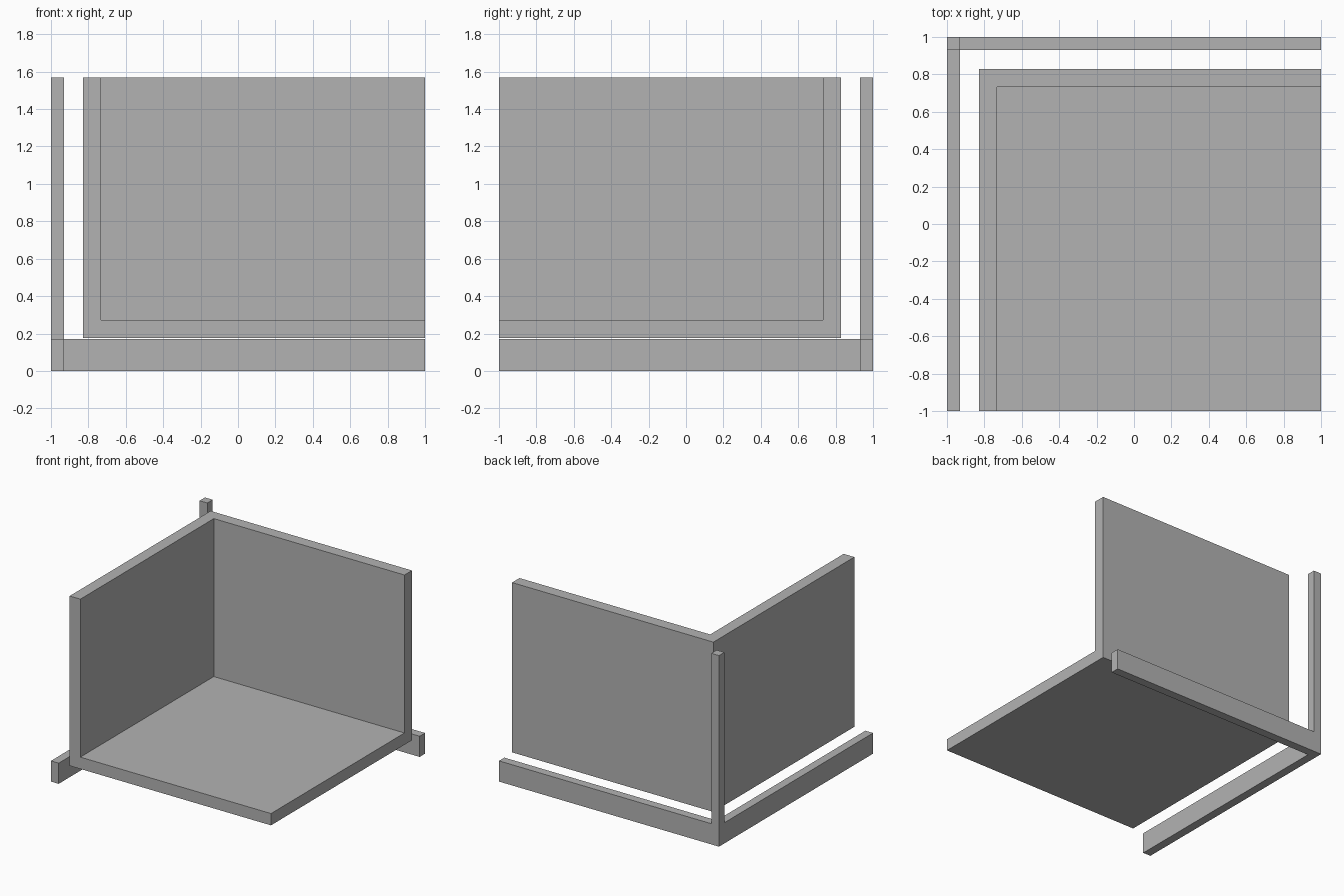
import bpy
import bmesh
from itertools import product
from mathutils import Vector

default = bpy.data.objects.get("Cube")
if default:
    bpy.data.objects.remove(default, do_unlink=True)

# Single plain grey finish
grey = bpy.data.materials.new("plain grey")
grey.use_nodes = True
grey.diffuse_color = (0.45, 0.45, 0.45, 1)
grey.node_tree.nodes["Principled BSDF"].inputs["Base Color"].default_value = grey.diffuse_color

TOP = 1.57


def finish(name, bm):
    bmesh.ops.recalc_face_normals(bm, faces=bm.faces[:])
    mesh = bpy.data.meshes.new(name)
    bm.to_mesh(mesh)
    bm.free()
    mesh.materials.append(grey)
    obj = bpy.data.objects.new(name, mesh)
    bpy.context.collection.objects.link(obj)
    return obj


def corner_shell(name, corner, far, thickness):
    """Three slabs meeting at one corner, open towards the far corner."""
    bm = bmesh.new()
    layers = ({}, {})
    for bits in product((0, 1), repeat=3):
        if all(bits):
            continue
        for depth, layer in enumerate(layers):
            co = Vector()
            for i, bit in enumerate(bits):
                sign = 1 if far[i] > corner[i] else -1
                co[i] = far[i] if bit else corner[i] + depth * sign * thickness
            layer[bits] = bm.verts.new(co)
    # Outer and inner skins, one quad per axis
    for layer in layers:
        for axis in range(3):
            ring = []
            for u, v in ((0, 0), (1, 0), (1, 1), (0, 1)):
                bits = [u, v]
                bits.insert(axis, 0)
                ring.append(layer[tuple(bits)])
            bm.faces.new(ring)
    # Rim joining the two skins
    outer, inner = layers
    for a, b in product(outer, repeat=2):
        if sum(a) == 1 and sum(b) == 2 and sum(p != q for p, q in zip(a, b)) == 1:
            bm.faces.new((outer[a], outer[b], inner[b], inner[a]))
    return finish(name, bm)


def extrude_up(bm, faces, height):
    result = bmesh.ops.extrude_face_region(bm, geom=faces, use_keep_orig=False)
    verts = [g for g in result["geom"] if isinstance(g, bmesh.types.BMVert)]
    bmesh.ops.translate(bm, verts=verts, vec=(0, 0, height))
    return [g for g in result["geom"] if isinstance(g, bmesh.types.BMFace)]


# Floor, back wall and side wall as one open corner
corner_shell("floor_and_walls", (-0.83, 0.83, 0.175), (1, -1, TOP), 0.097)

# Outer frame: L-shaped base rails with a post at their corner
RAIL, RAIL_TOP = 0.07, 0.17
bm = bmesh.new()
xs, ys = (-1, -1 + RAIL, 1), (1, 1 - RAIL, -1)
grid = {(i, j): bm.verts.new((xs[i], ys[j], 0))
        for i, j in product(range(3), repeat=2) if (i, j) != (2, 2)}
base = []
for i, j in ((0, 0), (1, 0), (0, 1)):
    base.append(bm.faces.new([grid[i, j], grid[i, j + 1],
                              grid[i + 1, j + 1], grid[i + 1, j]]))
# Keep the underside closed while the rails rise from a copy of it
copy = bmesh.ops.duplicate(bm, geom=base)
risers = [g for g in copy["geom"] if isinstance(g, bmesh.types.BMFace)]
tops = extrude_up(bm, risers, RAIL_TOP)
bmesh.ops.remove_doubles(bm, verts=bm.verts[:], dist=0.0001)
post = min(tops, key=lambda f: f.calc_center_median().x - f.calc_center_median().y)
extrude_up(bm, [post], TOP - RAIL_TOP)
finish("corner_frame", bm)
